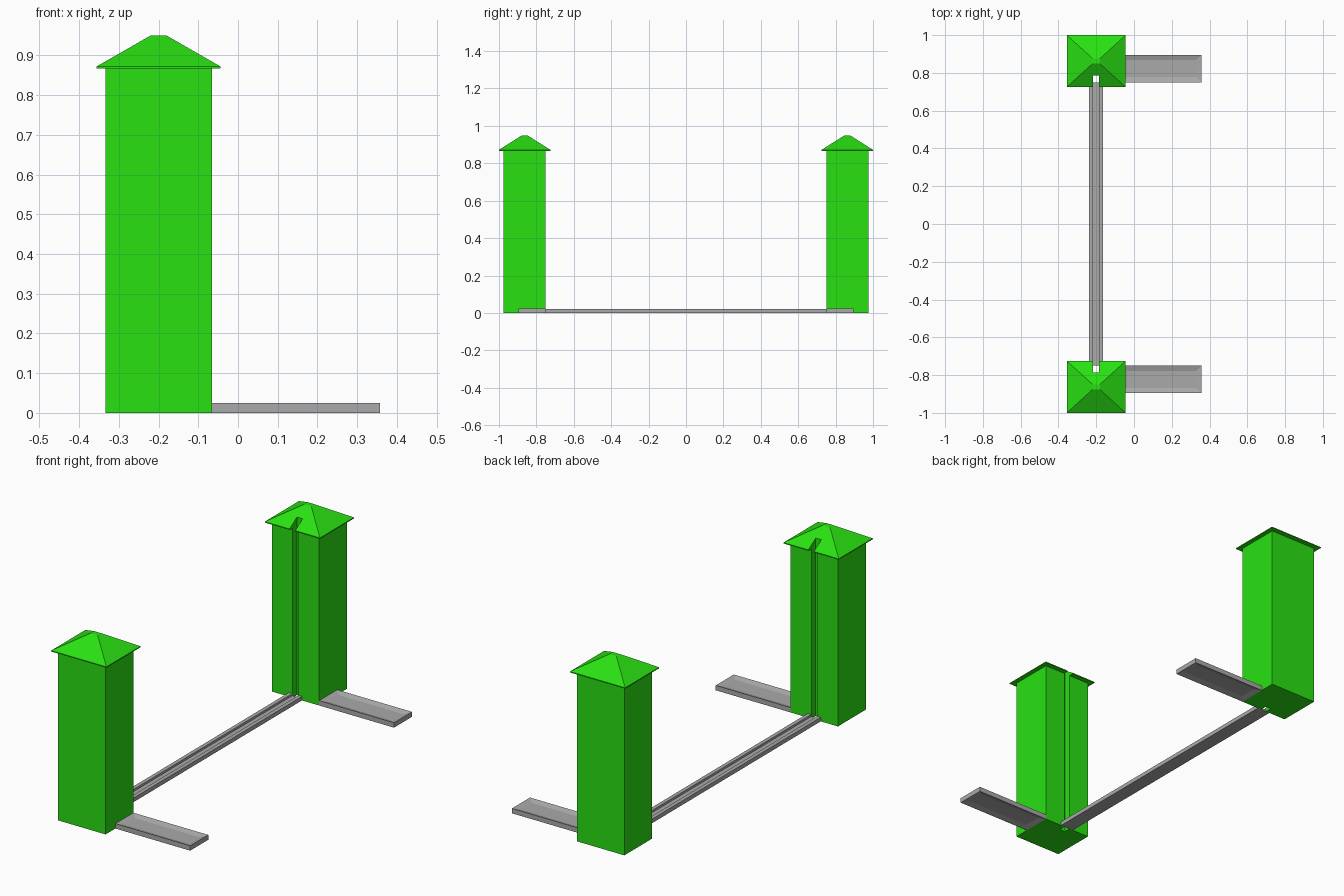
import bpy
import bmesh
from mathutils import Vector

if "Cube" in bpy.data.objects:
    bpy.data.objects.remove(bpy.data.objects["Cube"], do_unlink=True)


def make_material(name, colour):
    mat = bpy.data.materials.new(name)
    mat.use_nodes = True
    mat.diffuse_color = colour
    mat.node_tree.nodes["Principled BSDF"].inputs["Base Color"].default_value = colour
    return mat


green = make_material("bright green", (0.022, 0.75, 0.006, 1))
grey = make_material("mid grey", (0.40, 0.40, 0.40, 1))

AXIS_X = -0.2        # shared centre line of towers and rail
TOWER_Y = 0.8625     # distance of tower centres from the middle
EAVE_Z = 0.867


def finish(name, bm, mat):
    bmesh.ops.recalc_face_normals(bm, faces=bm.faces)
    mesh = bpy.data.meshes.new(name)
    bm.to_mesh(mesh)
    bm.free()
    mesh.materials.append(mat)
    obj = bpy.data.objects.new(name, mesh)
    bpy.context.collection.objects.link(obj)
    return obj


def extrude_profile(name, points, offset, mat):
    """Extrude a closed outline along the offset vector."""
    bm = bmesh.new()
    face = bm.faces.new([bm.verts.new(p) for p in points])
    result = bmesh.ops.extrude_face_region(bm, geom=[face], use_keep_orig=True)
    verts = [g for g in result["geom"] if isinstance(g, bmesh.types.BMVert)]
    bmesh.ops.translate(bm, verts=verts, vec=Vector(offset))
    return finish(name, bm, mat)


def box_mesh(low, high):
    bm = bmesh.new()
    bmesh.ops.create_cube(bm, size=1)
    low, high = Vector(low), Vector(high)
    bmesh.ops.scale(bm, verts=bm.verts, vec=high - low)
    bmesh.ops.translate(bm, verts=bm.verts, vec=(low + high) / 2)
    return bm


def tower_body(name, side):
    # Plan outline with a cable slot on the inner face
    half, slot, inner, deep, outer = 0.134, 0.016, 0.75, 0.785, 0.975
    plan = [(-half, outer), (-half, inner), (-slot, inner), (-slot, deep),
            (slot, deep), (slot, inner), (half, inner), (half, outer)]
    points = [(AXIS_X + x, side * y, 0) for x, y in plan]
    extrude_profile(name, points, (0, 0, EAVE_Z), green)


def tower_roof(name, side):
    # Stacked rectangles: underside, eave edge, small flat top
    levels = [(0.156, 0.1375, EAVE_Z), (0.156, 0.1375, 0.872), (0.02, 0.014, 0.95)]
    corners = [(-1, -1), (1, -1), (1, 1), (-1, 1)]
    bm = bmesh.new()
    rings = [[bm.verts.new((AXIS_X + sx * hx, side * TOWER_Y + sy * hy, z))
              for sx, sy in corners] for hx, hy, z in levels]
    bm.faces.new(rings[0])
    bm.faces.new(rings[-1])
    for a, b in zip(rings, rings[1:]):
        for i in range(4):
            j = (i + 1) % 4
            bm.faces.new((a[i], a[j], b[j], b[i]))
    roof = finish(name, bm, green)

    # Cut the slot through the roof
    ys = sorted((side * 0.7, side * 0.785))
    cutter = finish("slot_cutter", box_mesh((AXIS_X - 0.016, ys[0], 0.8),
                                            (AXIS_X + 0.016, ys[1], 1)), green)
    cutter.hide_render = True
    mod = roof.modifiers.new("slot", "BOOLEAN")
    mod.operation = "DIFFERENCE"
    mod.solver = "EXACT"
    mod.object = cutter
    bpy.context.view_layer.objects.active = roof
    bpy.ops.object.modifier_apply(modifier=mod.name)
    bpy.data.objects.remove(cutter, do_unlink=True)


def foot(name, side):
    # Flat foot, recessed above and below
    ys = sorted((side * 0.75, side * 0.896))
    bm = box_mesh((-0.066, ys[0], 0), (0.357, ys[1], 0.025))
    bm.normal_update()
    for face in [f for f in bm.faces if abs(f.normal.z) > 0.9]:
        bmesh.ops.inset_region(bm, faces=[face], thickness=0.04)
        down = -face.normal.copy()
        bmesh.ops.translate(bm, verts=face.verts, vec=down * 0.009)
    finish(name, bm, grey)


for label, side in (("front", -1), ("back", 1)):
    tower_body(label + "_tower", side)
    tower_roof(label + "_roof", side)
    foot(label + "_foot", side)

# Grooved rail joining the two towers
section = [(-0.037, 0), (0.037, 0), (0.037, 0.021), (0.017, 0.021),
           (0.017, 0.01), (-0.017, 0.01), (-0.017, 0.021), (-0.037, 0.021)]
extrude_profile("floor_rail", [(AXIS_X + x, -0.75, z) for x, z in section],
                (0, 1.5, 0), grey)
